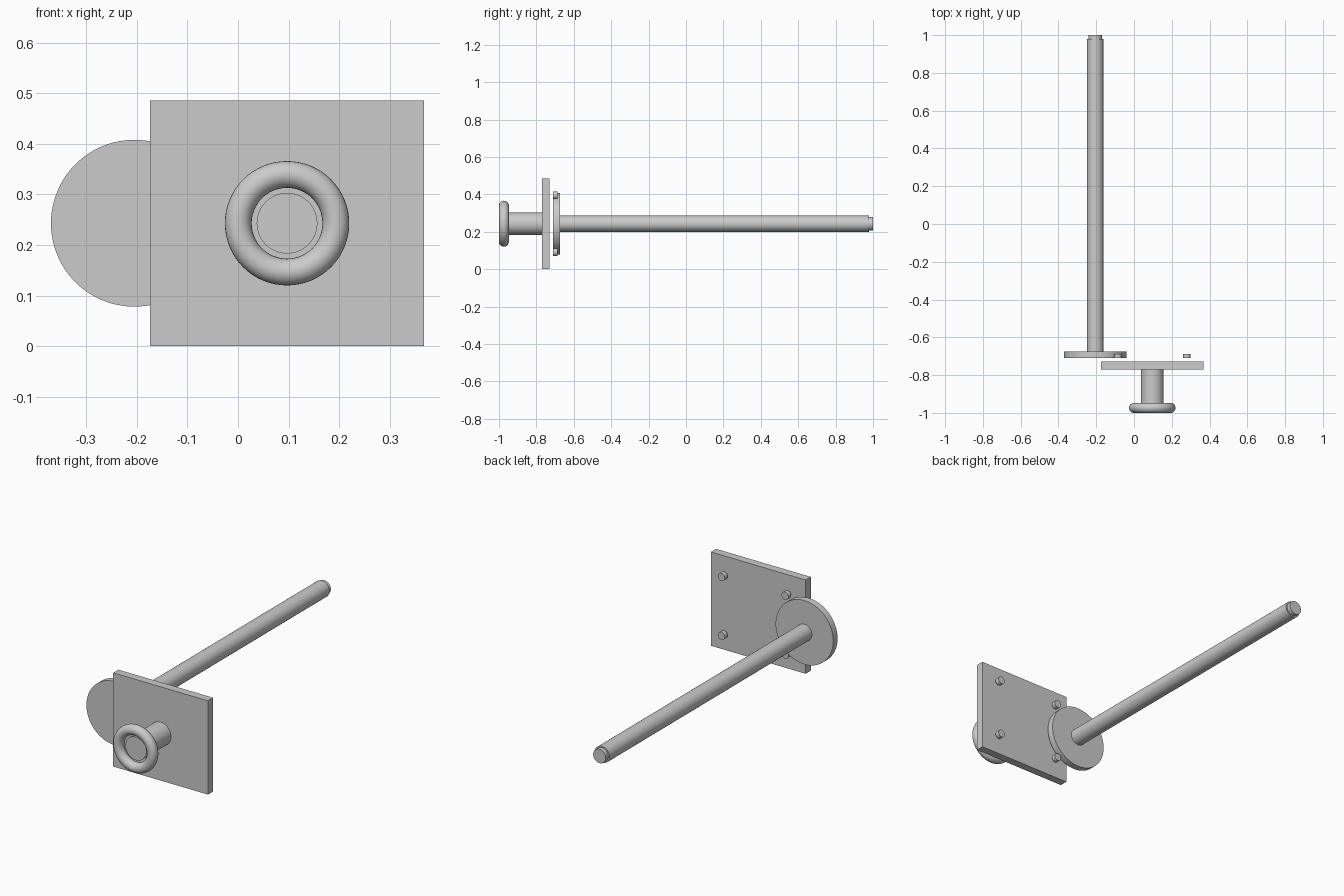
import bpy
import math

cube = bpy.data.objects.get("Cube")
if cube:
    bpy.data.objects.remove(cube, do_unlink=True)

grey = bpy.data.materials.new("plain_grey")
grey.use_nodes = True
colour = (0.6, 0.6, 0.6, 1)
grey.diffuse_color = colour
grey.node_tree.nodes["Principled BSDF"].inputs["Base Color"].default_value = colour

MID_Z = 0.243
KNOB_X, ROD_X = 0.097, -0.205
FACING = (math.pi / 2, 0, 0)


def finish(name, smooth=True):
    obj = bpy.context.object
    obj.name = name
    obj.data.materials.append(grey)
    if smooth:
        bpy.ops.object.shade_smooth_by_angle(angle=math.radians(35))
    return obj


def rod(name, x, z, radius, front, back, sides=64):
    """Cylinder lying along y."""
    bpy.ops.mesh.primitive_cylinder_add(
        vertices=sides, radius=radius, depth=back - front,
        location=(x, (front + back) / 2, z), rotation=FACING)
    return finish(name)


# Square mounting plate
bpy.ops.mesh.primitive_cube_add(size=1, location=(KNOB_X, -0.75, MID_Z))
bpy.context.object.scale = (0.542, 0.042, 0.485)
bpy.ops.object.transform_apply(location=False, rotation=False, scale=True)
finish("mounting_plate", smooth=False)

# Knob: post with a ring around its front end
rod("knob_post", KNOB_X, MID_Z, 0.06, -0.973, -0.77)
bpy.ops.mesh.primitive_torus_add(
    major_radius=0.0965, minor_radius=0.0265, major_segments=64, minor_segments=24,
    location=(KNOB_X, -0.9735, MID_Z), rotation=FACING)
finish("knob_ring")

# Four loose studs behind the plate corners
for side, dx in (("right", -0.182), ("left", 0.182)):
    for level, dz in (("lower", -0.152), ("upper", 0.152)):
        rod(f"stud_{level}_{side}", KNOB_X + dx, MID_Z + dz, 0.02, -0.71, -0.687, 32)

# Flange with the long rod and its stepped tip
rod("flange", ROD_X, MID_Z, 0.165, -0.71, -0.675, 96)
rod("long_rod", ROD_X, MID_Z, 0.043, -0.675, 0.979)
rod("rod_tip", ROD_X, MID_Z, 0.036, 0.979, 1.0)
